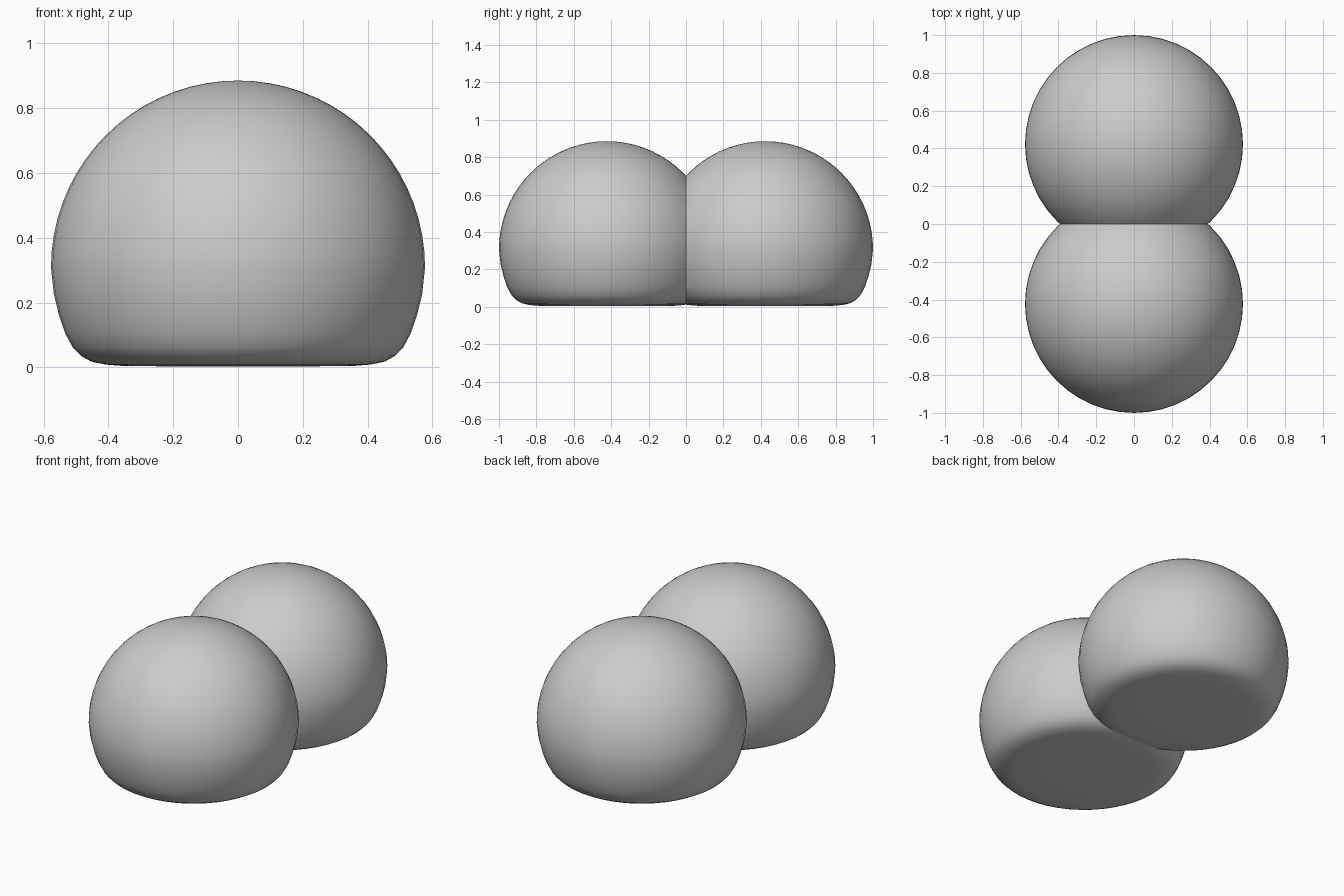
import bpy, bmesh, math

if "Cube" in bpy.data.objects:
    bpy.data.objects.remove(bpy.data.objects["Cube"])

R, CY, CZ = 0.577, 0.423, 0.308   # lobe radius, offset, centre height
SEG = 48

grey = bpy.data.materials.new("plain_grey")
grey.diffuse_color = (0.6, 0.6, 0.6, 1)
grey.use_nodes = True
grey.node_tree.nodes["Principled BSDF"].inputs["Base Color"].default_value = grey.diffuse_color

# Lobe profile (radius, height): flattened base, rounded rim, round dome
profile = [(0.0, 0.003), (0.2, 0.003), (0.36, 0.005), (0.41, 0.009), (0.453, 0.018),
           (0.485, 0.036), (0.51, 0.062), (0.533, 0.105), (0.552, 0.16), (0.568, 0.225)]
for i in range(19):
    a = math.radians(5 * i)
    profile.append((R * math.cos(a) if i < 18 else 0.0, CZ + R * math.sin(a)))


def lobe(name, side):
    """Spin the profile, then trim the lobe where it meets its twin."""
    bm = bmesh.new()
    verts = [bm.verts.new((r, 0, z)) for r, z in profile]
    edges = [bm.edges.new(p) for p in zip(verts, verts[1:])]
    bmesh.ops.spin(bm, geom=verts + edges, cent=(0, 0, 0), axis=(0, 0, 1),
                   angle=math.tau, steps=SEG)
    bmesh.ops.remove_doubles(bm, verts=bm.verts, dist=1e-4)
    bmesh.ops.translate(bm, verts=bm.verts, vec=(0, side * CY, 0))
    bmesh.ops.bisect_plane(bm, geom=bm.verts[:] + bm.edges[:] + bm.faces[:],
                           plane_co=(0, 0, 0), plane_no=(0, -side, 0), clear_outer=True)
    bmesh.ops.recalc_face_normals(bm, faces=bm.faces)
    # make sure the dome faces outward
    bm.faces.ensure_lookup_table()
    top = max(bm.faces, key=lambda f: f.calc_center_median().z)
    if top.normal.z < 0:
        bmesh.ops.reverse_faces(bm, faces=bm.faces)
    for f in bm.faces:
        f.smooth = True
    me = bpy.data.meshes.new(name)
    bm.to_mesh(me)
    bm.free()
    me.materials.append(grey)
    bpy.context.collection.objects.link(bpy.data.objects.new(name, me))


lobe("front_lobe", -1)
lobe("back_lobe", 1)
